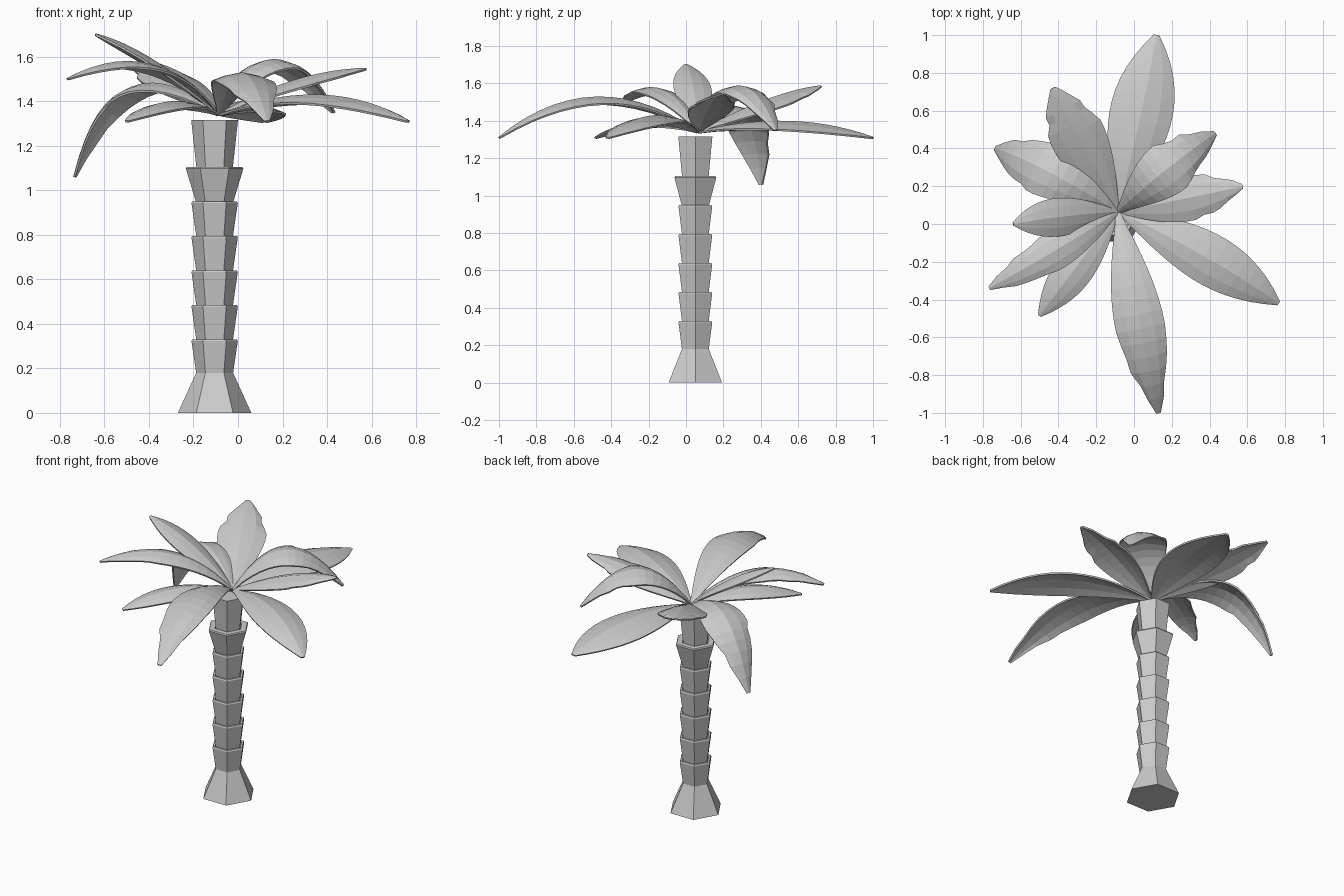
import bpy, bmesh, math, random
from mathutils import Vector

if "Cube" in bpy.data.objects:
    bpy.data.objects.remove(bpy.data.objects["Cube"])

random.seed(4)
CX, CY = -0.105, 0.05
CROWN = Vector((-0.085, 0.065, 1.34))


def make_object(name, bm):
    bmesh.ops.recalc_face_normals(bm, faces=bm.faces)
    mesh = bpy.data.meshes.new(name)
    bm.to_mesh(mesh)
    bm.free()
    ob = bpy.data.objects.new(name, mesh)
    bpy.context.collection.objects.link(ob)
    return ob


# Trunk: one six-sided stepped profile (radius, height)
profile = [(0.165, 0), (0.083, 0.18)]
for i in range(6):
    z = 0.33 + 0.155 * i
    r = 0.13 if i == 5 else 0.105
    profile += [(r - 0.001, z - 0.008), (r - 0.005, z), (0.088, z), (0.081, z - 0.012)]
profile.append((0.105, 1.315))

bm = bmesh.new()
rings = [[bm.verts.new((CX + r * math.cos(k * math.pi / 3), CY + r * math.sin(k * math.pi / 3), z))
          for k in range(6)] for r, z in profile]
for a, b in zip(rings, rings[1:]):
    for k in range(6):
        bm.faces.new((a[k], a[(k + 1) % 6], b[(k + 1) % 6], b[k]))
bm.faces.new(rings[0][::-1])
bm.faces.new(rings[-1])
make_object("trunk", bm)


# Frond: arched leaf swept along a parabola from the crown through mid to tip
def frond(name, half, ragged, mid, tip, rows=14):
    mid, tip = Vector(mid), Vector(tip)
    ctrl = 2 * mid - (CROWN + tip) / 2
    bm = bmesh.new()
    grid = []
    for i in range(rows + 1):
        t = i / rows
        pos = CROWN * (1 - t) ** 2 + ctrl * 2 * t * (1 - t) + tip * t * t
        tan = ((ctrl - CROWN) * (1 - t) + (tip - ctrl) * t).normalized()
        side = Vector((-tan.y, tan.x, 0)).normalized()
        up = tan.cross(side)
        w = half * max(0.08, max(0, math.sin(math.pi * t ** 1.15)) ** 0.75)
        row = []
        for s in (-1, -0.55, 0, 0.55, 1):
            k = s
            if ragged and abs(s) == 1 and 0.6 < t < 0.97:
                k *= 1 - random.uniform(0, 0.22)  # torn edge
            row.append(bm.verts.new(pos + side * k * w - up * 0.28 * w * abs(s) ** 1.5))
        grid.append(row)
    for a, b in zip(grid, grid[1:]):
        for k in range(4):
            bm.faces.new((a[k], a[k + 1], b[k + 1], b[k]))
    ob = make_object("frond_" + name, bm)
    mod = ob.modifiers.new("thickness", 'SOLIDIFY')
    mod.thickness = 0.01
    mod.offset = 0


frond("back", 0.165, False, (.03, .55, 1.395), (.12, 1, 1.31))
frond("front", 0.13, True, (.02, -.48, 1.525), (.13, -1, 1.31))
frond("front_right", 0.135, False, (.37, -.17, 1.425), (.765, -.42, 1.31))
frond("right", 0.12, True, (.25, .13, 1.49), (.575, .2, 1.545))
frond("back_right", 0.14, True, (.16, .28, 1.585), (.43, .48, 1.35))
frond("back_left", 0.145, True, (-.28, .43, 1.51), (-.43, .72, 1.585))
frond("left_upper", 0.1, False, (-.37, .04, 1.575), (-.64, 0, 1.7))
frond("left_front", 0.1, True, (-.4, -.13, 1.565), (-.765, -.34, 1.5))
frond("front_left", 0.1, False, (-.3, -.22, 1.395), (-.5, -.485, 1.31))
frond("left_drooping", 0.14, True, (-.48, .29, 1.46), (-.735, .4, 1.06))
